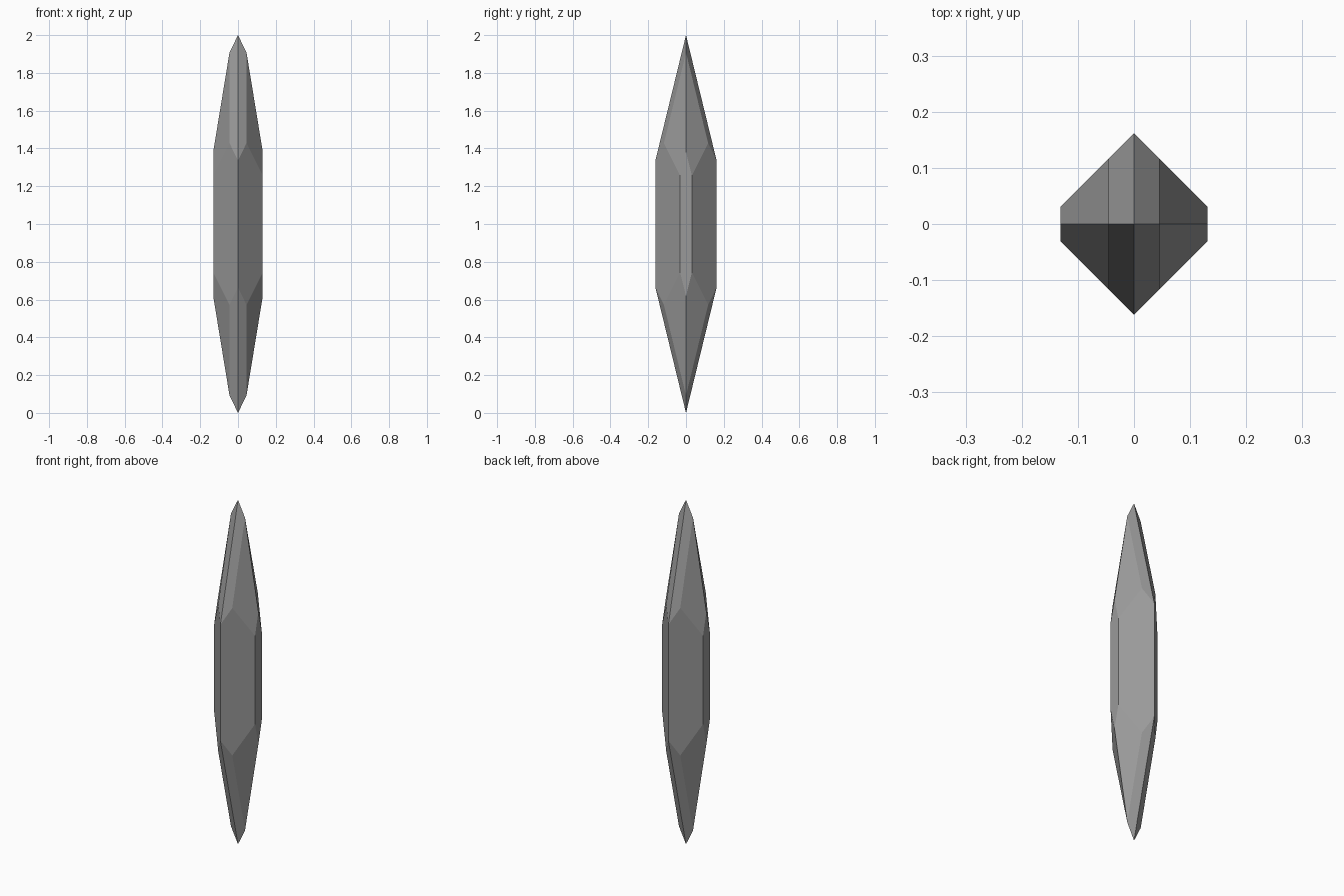
import bpy, bmesh
from math import radians

if "Cube" in bpy.data.objects:
    bpy.data.objects.remove(bpy.data.objects["Cube"])

HALF_W, HALF_D, STEP = 0.131, 0.162, 0.045   # side edge, front edge, facet break in x


def roof(x, y):
    """Height above the middle of the upper facets: blunt tip, steeper shoulders."""
    return 1.0 - 2.05 * min(x, STEP) - 6.1 * max(x - STEP, 0) - 4.1 * y


# Corners of one eighth of the crystal (x, y), 45 degree sides
octant = [(0, 0), (0, HALF_D), (STEP, 0), (STEP, HALF_D - STEP),
          (HALF_W, 0), (HALF_W, HALF_D - HALF_W)]

# Mirror to all eight octants and wrap in a convex skin
points = {(sx * x, sy * y, 1 + sz * roof(x, y))
          for x, y in octant
          for sx in (-1, 1) for sy in (-1, 1) for sz in (-1, 1)}
bm = bmesh.new()
for p in sorted(points):
    bm.verts.new(p)
bmesh.ops.remove_doubles(bm, verts=bm.verts, dist=1e-5)
bmesh.ops.convex_hull(bm, input=bm.verts)

# Merge coplanar triangles into clean flat facets
bmesh.ops.dissolve_limit(bm, angle_limit=radians(0.5), verts=bm.verts, edges=bm.edges)
bmesh.ops.recalc_face_normals(bm, faces=bm.faces)

mesh = bpy.data.meshes.new("crystal_shard")
bm.to_mesh(mesh)
bm.free()

# Dark grey stone
stone = bpy.data.materials.new("dark_stone")
stone.diffuse_color = (0.32, 0.32, 0.32, 1)
stone.use_nodes = True
stone.node_tree.nodes["Principled BSDF"].inputs["Base Color"].default_value = stone.diffuse_color
mesh.materials.append(stone)
bpy.context.collection.objects.link(bpy.data.objects.new("crystal_shard", mesh))
